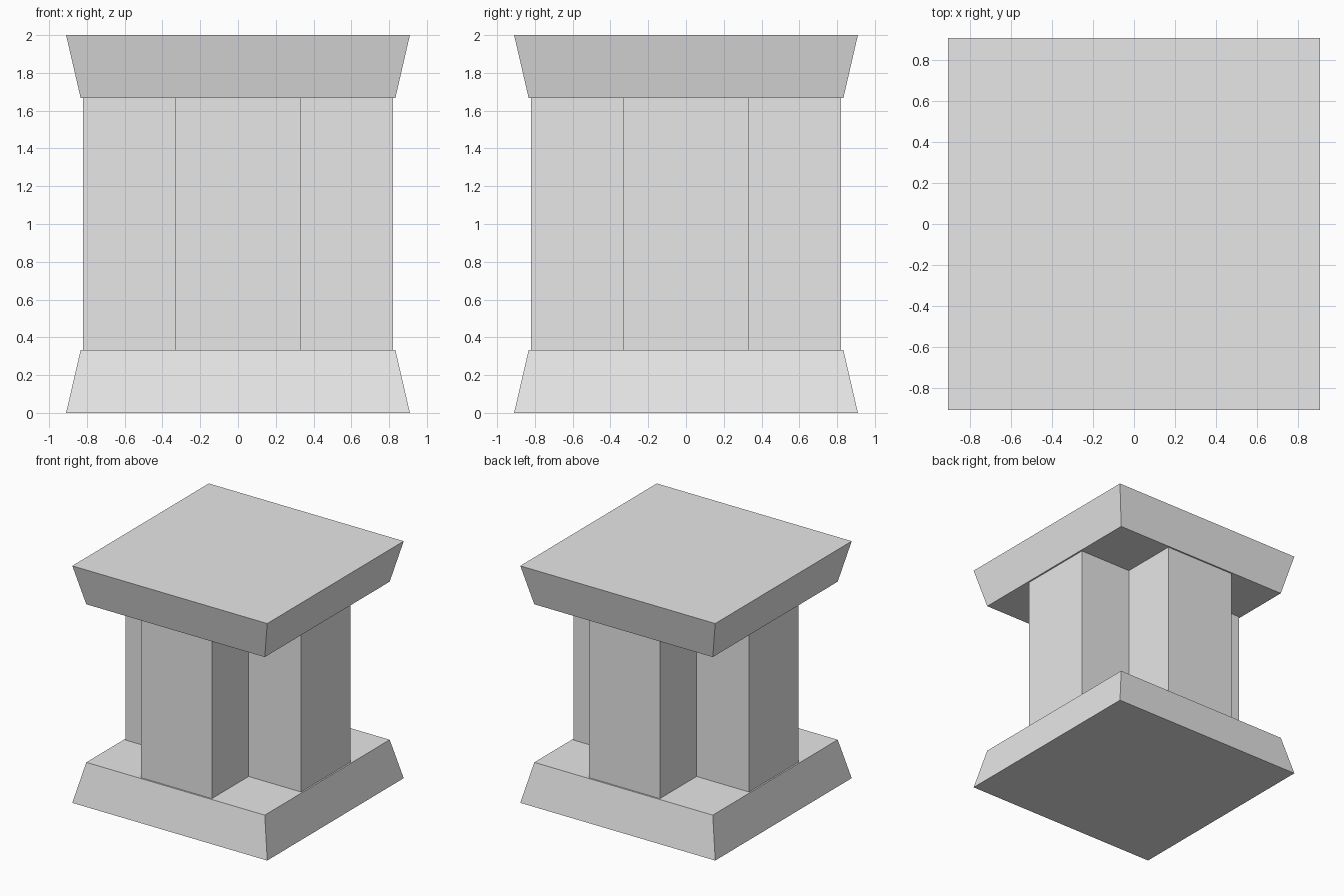
import bpy
import bmesh

cube = bpy.data.objects.get("Cube")
if cube:
    bpy.data.objects.remove(cube, do_unlink=True)

stone = bpy.data.materials.new("light_grey_stone")
stone.use_nodes = True
GREY = (0.8, 0.8, 0.8, 1)
stone.diffuse_color = GREY
stone.node_tree.nodes["Principled BSDF"].inputs["Base Color"].default_value = GREY

HEIGHT, SLAB = 2.0, 0.333      # overall height, slab thickness
OUTER, INNER = 0.91, 0.833     # slab half widths
ARM, HALF = 0.82, 0.33         # column arm reach and half width


def loft(name, bottom, top, z0, z1):
    """Closed solid between two outlines with equal point counts."""
    bm = bmesh.new()
    low = [bm.verts.new((x, y, z0)) for x, y in bottom]
    high = [bm.verts.new((x, y, z1)) for x, y in top]
    bm.faces.new(low[::-1])
    bm.faces.new(high)
    n = len(low)
    for i in range(n):
        j = (i + 1) % n
        bm.faces.new((low[i], low[j], high[j], high[i]))
    mesh = bpy.data.meshes.new(name)
    bm.to_mesh(mesh)
    bm.free()
    mesh.materials.append(stone)
    obj = bpy.data.objects.new(name, mesh)
    bpy.context.collection.objects.link(obj)
    return obj


def quarter_turns(points):
    """Repeat the points around the centre in four quarter turns."""
    outline = []
    for _ in range(4):
        outline += points
        points = [(-y, x) for x, y in points]
    return outline


wide = quarter_turns([(OUTER, OUTER)])
narrow = quarter_turns([(INNER, INNER)])
cross = quarter_turns([(ARM, -HALF), (ARM, HALF), (HALF, HALF)])

# Flared slabs above and below a cross-shaped column
loft("base_slab", wide, narrow, 0, SLAB)
loft("cross_column", cross, cross, SLAB, HEIGHT - SLAB)
loft("top_slab", narrow, wide, HEIGHT - SLAB, HEIGHT)
